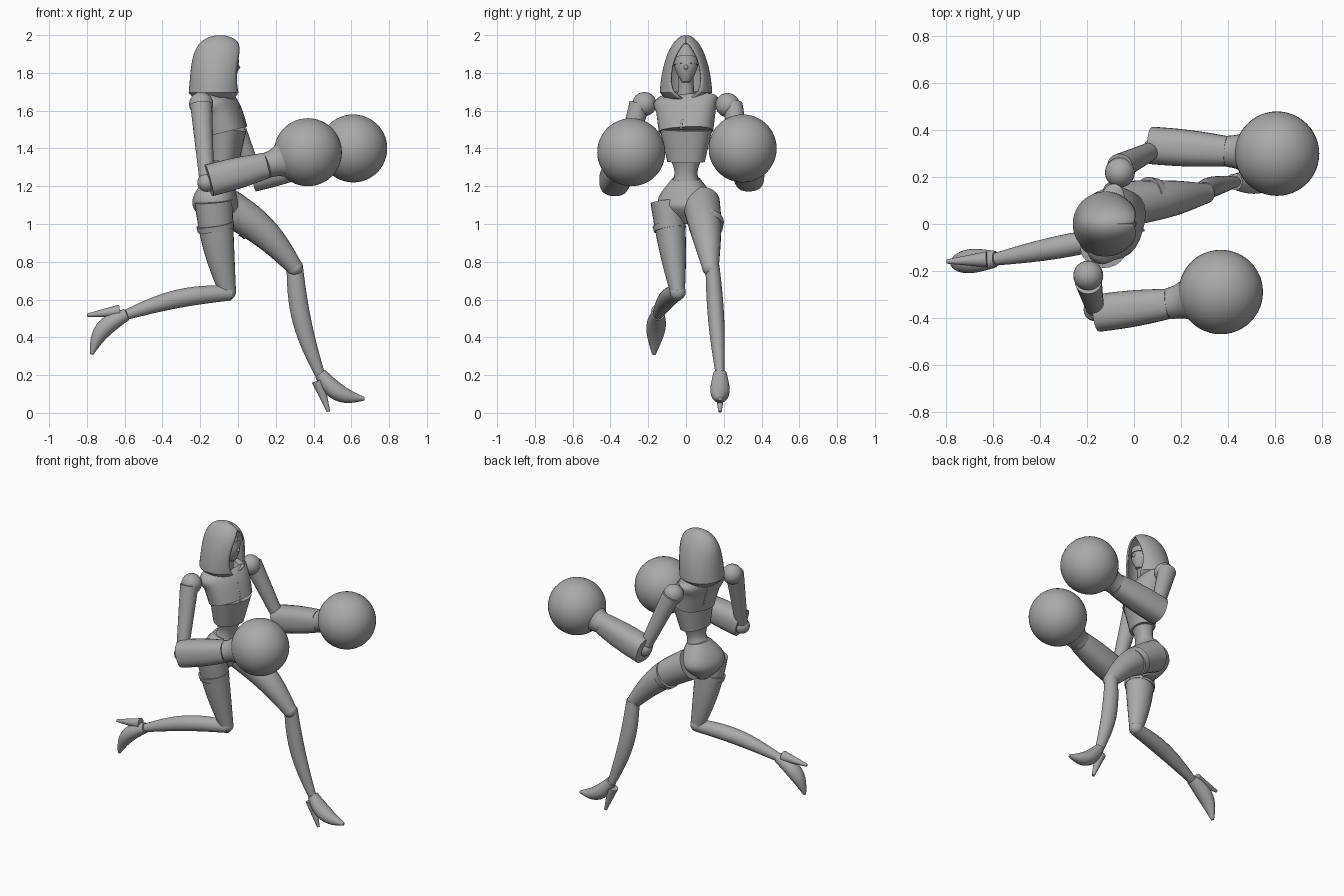
import bpy, bmesh
from math import sin, cos, pi, radians, sqrt
from mathutils import Vector

cube = bpy.data.objects.get("Cube")
if cube:
    bpy.data.objects.remove(cube, do_unlink=True)

COLOUR = (.4, .4, .4, 1)
grey = bpy.data.materials.new("plain grey")
grey.use_nodes = True
grey.diffuse_color = COLOUR
grey.node_tree.nodes["Principled BSDF"].inputs["Base Color"].default_value = COLOUR

SEGMENTS = 24
ACROSS = Vector((0, 1, 0))
TWIST = Vector((.3, 1, 0)).normalized()   # shoulder line of the turned body


def finish(name, bm):
    """Turn the bmesh into a grey object, smooth except at sharp edges."""
    bmesh.ops.recalc_face_normals(bm, faces=bm.faces)
    mesh = bpy.data.meshes.new(name)
    bm.to_mesh(mesh)
    bm.free()
    mesh.materials.append(grey)
    obj = bpy.data.objects.new(name, mesh)
    bpy.context.collection.objects.link(obj)
    bpy.ops.object.select_all(action='DESELECT')
    obj.select_set(True)
    bpy.context.view_layer.objects.active = obj
    bpy.ops.object.shade_smooth_by_angle(angle=radians(40))
    return obj


def bridge(bm, rings, closed):
    for low, high in zip(rings, rings[1:]):
        count = len(low)
        for k in range(count if closed else count - 1):
            after = (k + 1) % count
            bm.faces.new((low[k], low[after], high[after], high[k]))


def skin(name, sections, side=ACROSS, power=2):
    """Closed skin over sections, each a centre, half width and half depth."""
    centres = [section[0] for section in sections]
    bm = bmesh.new()
    rings = []
    for i, (centre, width, depth) in enumerate(sections):
        ahead = centres[min(i + 1, len(centres) - 1)]
        behind = centres[max(i - 1, 0)]
        way = (ahead - behind).normalized()
        u = (side - way * side.dot(way)).normalized()
        v = way.cross(u)
        ring = []
        for k in range(SEGMENTS):
            angle = 2 * pi * k / SEGMENTS
            c, s = cos(angle), sin(angle)
            reach = (abs(c) ** power + abs(s) ** power) ** (-1 / power)
            ring.append(bm.verts.new(centre + (u * c * width + v * s * depth) * reach))
        rings.append(ring)
    bridge(bm, rings, closed=True)
    bm.faces.new(rings[0])
    bm.faces.new(rings[-1])
    return finish(name, bm)


def limb(name, start, end, first, last, swell=0, bow=(0, 0, 0), flat=1, power=2, steps=12):
    """Tapering tube that swells and bows towards its middle."""
    sections = []
    for i in range(steps + 1):
        t = i / steps
        middle = sin(pi * t)
        radius = first + (last - first) * t + swell * middle
        centre = Vector(start).lerp(Vector(end), t) + Vector(bow) * middle
        sections.append((centre, radius * flat, radius))
    return skin(name, sections, power=power)


def body(name, rows, steps=4):
    """Turned body part from rows of x, z, half width, half depth, joined by a spline."""
    rows = [Vector(row) for row in rows]
    rows = [rows[0]] + rows + [rows[-1]]
    sections = []
    for a, b, c, d in zip(rows, rows[1:], rows[2:], rows[3:]):
        for i in range(steps + 1):
            t = i / steps
            if t == 1 and c is not rows[-1]:
                continue
            x, z, width, depth = (b + (c - a) * t / 2 + (a * 2 - b * 5 + c * 4 - d) * t * t / 2
                                  + (b * 3 - a - c * 3 + d) * t ** 3 / 2)
            sections.append((Vector((x, 0, z)), width, depth))
    return skin(name, sections, side=TWIST, power=2.4)


def ball(name, place, size, segments=SEGMENTS):
    bm = bmesh.new()
    bmesh.ops.create_uvsphere(bm, u_segments=segments, v_segments=segments // 2, radius=size)
    bmesh.ops.translate(bm, vec=place, verts=bm.verts)
    return finish(name, bm)


def shoe(name, ankle, toe):
    """Pointed high heel; the spike lies clockwise of the toe."""
    ankle, toe = Vector(ankle), Vector(toe)
    forward = (toe - ankle).normalized()
    sole = Vector((forward.z, 0, -forward.x))
    limb(name + "_shoe", ankle, toe, .032, .009, swell=.025, bow=sole * .04, flat=1.1)
    limb(name + "_heel", ankle + forward * .01 + sole * .04,
         ankle + forward * .14 + sole * .155, .034, .009)


# Hood: open-fronted shell of arcs, narrowing to a peak and gathered at the neck
bm = bmesh.new()
arcs = []
LEVELS, STRIPS = 24, 36
for level in range(LEVELS):
    h = sin(level / LEVELS * pi / 2)
    gather = min(1, .65 + 3 * h)
    width = .14 * sqrt(1 - h ** 2) * gather
    depth = .14 * sqrt(1 - h ** 6) * gather
    gap = radians(40) * sqrt(max(.001, 1 - 5 * (h - .45) ** 2))
    arc = []
    for k in range(STRIPS + 1):
        angle = gap + (2 * pi - 2 * gap) * k / STRIPS
        arc.append(bm.verts.new((-.125 + .03 * h + depth * cos(angle),
                                 width * sin(angle), 1.65 + .35 * h)))
    arcs.append(arc)
bridge(bm, arcs, closed=False)
bm.faces.new(arcs[-1])
hood = finish("hood", bm)
shell = hood.modifiers.new("thickness", 'SOLIDIFY')
shell.thickness = .01

# Head, mask band and neck
limb("head", (-.04, 0, 1.75), (-.08, 0, 1.95), .02, .015, swell=.045)
limb("mask_band", (-.057, 0, 1.84), (-.065, 0, 1.88), .065, .067)
ball("nose", (0, 0, 1.83), .012)
limb("neck", (-.1, 0, 1.62), (-.07, 0, 1.8), .055, .04, swell=-.005)

# Torso: cropped plate over a corset, narrow waist and briefs
body("chest_plate", [(-.055, 1.49, .145, .1), (-.085, 1.6, .16, .09),
                     (-.12, 1.66, .17, .07), (-.12, 1.7, .07, .035)])
body("rib_corset", [(-.07, 1.33, .1, .07), (-.055, 1.5, .14, .09)])
body("waist", [(-.1, 1.18, .09, .075), (-.08, 1.27, .06, .052), (-.07, 1.36, .09, .066)])
body("briefs", [(-.12, 1, .04, .04), (-.12, 1.08, .13, .11),
                (-.115, 1.14, .145, .11), (-.095, 1.24, .073, .066)])
limb("front_seam", (0, -.01, 1.62), (.04, -.027, 1.5), .006, .006)
limb("spine_seam", (-.18, .02, 1.65), (-.15, .03, 1.5), .006, .006)

# Lead leg, reaching forward
limb("lead_thigh", (-.09, .08, 1.11), (.3, .13, .77), .1, .044, swell=.01, bow=(.02, 0, .025))
limb("lead_garter", (.06, .11, 1.01), (.09, .11, .985), .091, .086)
ball("lead_knee", (.3, .13, .77), .045)
limb("lead_shin", (.3, .14, .78), (.435, .18, .2), .043, .026,
     swell=.015, bow=(-.03, 0, 0), flat=.86)
shoe("lead", (.435, .18, .21), (.67, .18, .075))

# Trailing leg, kicked back
limb("trailing_thigh", (-.13, -.1, 1.12), (-.055, -.045, .64), .1, .045,
     swell=.01, bow=(-.01, 0, 0), flat=.88)
limb("trailing_garter", (-.122, -.09, 1), (-.117, -.085, .97), .1, .097, flat=.88)
ball("trailing_knee", (-.055, -.045, .64), .044)
limb("trailing_shin", (-.04, -.045, .635), (-.59, -.15, .52), .04, .027,
     swell=.015, bow=(0, 0, .027))
shoe("trailing", (-.59, -.15, .52), (-.775, -.17, .31))

# Arms: outward sign, shoulder, elbow, gauntlet opening, wrist and glove centre
arms = {
    "trailing": (-1, (-.195, -.22, 1.635), (-.165, -.365, 1.22),
                 (-.155, -.38, 1.23), (.15, -.34, 1.31), (.37, -.29, 1.38)),
    "lead": (1, (-.06, .22, 1.63), (.09, .32, 1.26),
             (.075, .335, 1.255), (.4, .31, 1.335), (.61, .3, 1.4)),
}
for side, (sign, *joints) in arms.items():
    shoulder, elbow, opening, wrist, fist = [Vector(joint) for joint in joints]
    ball(side + "_shoulder", shoulder, .064)
    limb(side + "_upper_arm", shoulder + ACROSS * sign * .025, elbow, .058, .038, flat=.95)
    ball(side + "_elbow", elbow, .05)
    limb(side + "_gauntlet", opening, wrist, .085, .068, swell=.006, flat=.94, power=2.6)
    limb(side + "_glove_cuff", wrist, wrist.lerp(fist, .6), .067, .14, swell=-.02)
    ball(side + "_glove", fist, .18, segments=48)
